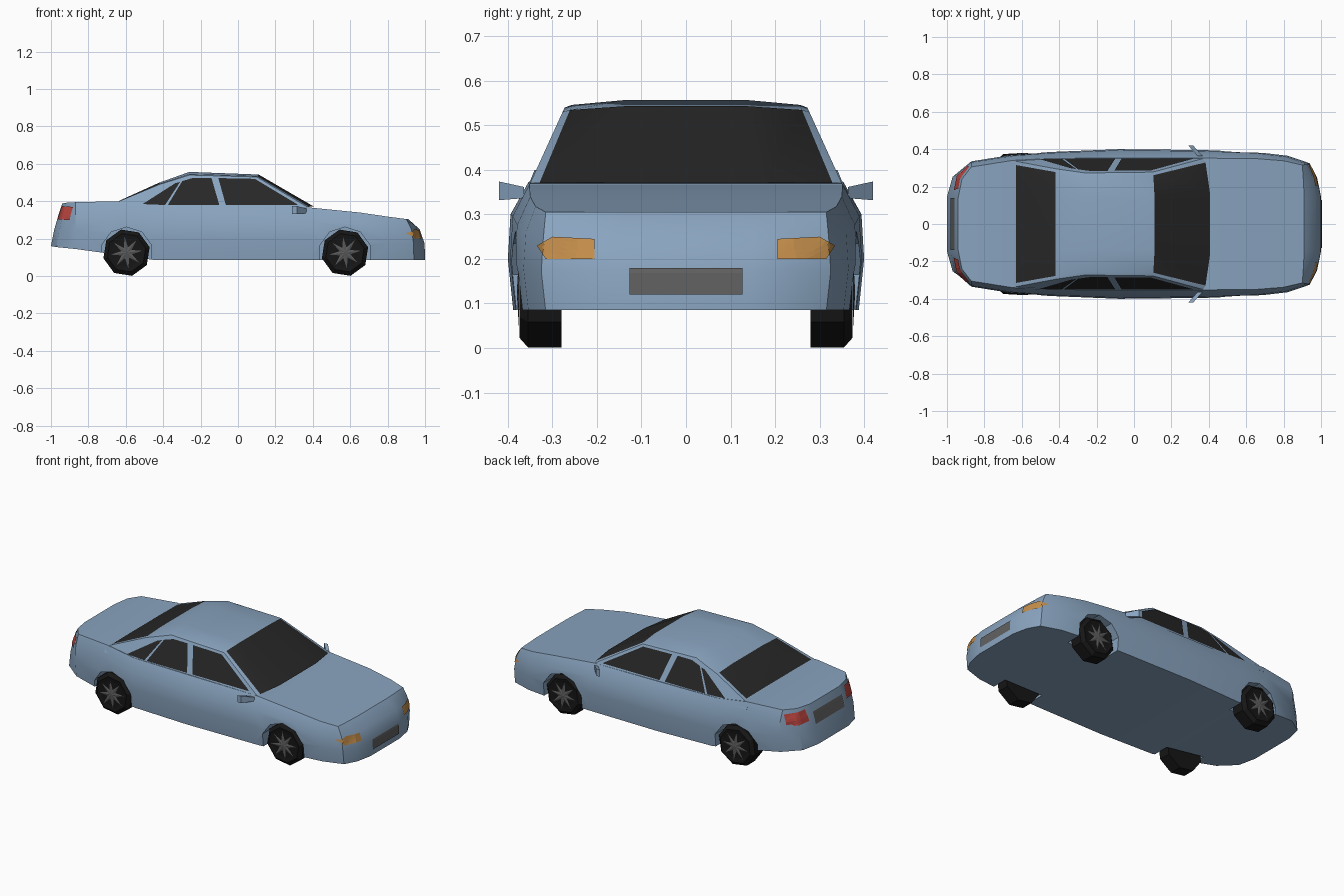
import bpy, bmesh, math
from mathutils import Vector
from mathutils.bvhtree import BVHTree

if "Cube" in bpy.data.objects:
    bpy.data.objects.remove(bpy.data.objects["Cube"])


def material(name, rgb):
    m = bpy.data.materials.new(name)
    m.diffuse_color = (*rgb, 1)
    m.use_nodes = True
    m.node_tree.nodes["Principled BSDF"].inputs["Base Color"].default_value = m.diffuse_color
    return m


PAINT = material("paint", (0.25, 0.37, 0.52))
GLASS = material("glass", (0.02, 0.02, 0.02))
AMBER = material("amber", (0.55, 0.27, 0.07))
RED = material("red", (0.5, 0.06, 0.05))
PLATE = material("plate", (0.12, 0.12, 0.12))
RUBBER = material("rubber", (0.008, 0.008, 0.008))
ALLOY = material("alloy", (0.1, 0.1, 0.1))


def finish(bm, name, *mats, smooth=None):
    mesh = bpy.data.meshes.new(name)
    bm.to_mesh(mesh)
    bm.free()
    ob = bpy.data.objects.new(name, mesh)
    bpy.context.collection.objects.link(ob)
    for m in mats:
        mesh.materials.append(m)
    if smooth:
        smooth_by_angle(ob, smooth)
    return ob


def activate(ob):
    bpy.ops.object.select_all(action='DESELECT')
    ob.select_set(True)
    bpy.context.view_layer.objects.active = ob


def smooth_by_angle(ob, deg):
    activate(ob)
    bpy.ops.object.shade_smooth_by_angle(angle=math.radians(deg))


def loft(name, halves, dark=()):
    """Skin mirrored half sections; strips (section, level) in dark become glass."""
    bm = bmesh.new()
    n = len(halves[0])
    rings = []
    for half in halves:
        right = [bm.verts.new(p) for p in half]
        left = [bm.verts.new((x, -y, z)) for x, y, z in half]
        rings.append(right + left[::-1])
    for s, (a, b) in enumerate(zip(rings, rings[1:])):
        for i in range(2 * n):
            j = (i + 1) % (2 * n)
            f = bm.faces.new((a[i], a[j], b[j], b[i]))
            level = min(i, 2 * n - 2 - i)
            f.material_index = int((s, level) in dark)
    for r in (rings[0], rings[-1]):
        for i in range(n - 1):
            bm.faces.new((r[i], r[i + 1], r[-2 - i], r[-1 - i]))
    bmesh.ops.recalc_face_normals(bm, faces=bm.faces)
    return finish(bm, name, PAINT, GLASS)


def decal(name, target, pts, axis, sign, mat, mirror=True):
    """Project a flat outline onto the target along the x (0) or y (1) axis."""
    tree = BVHTree.FromPolygons([v.co for v in target.data.vertices],
                                [p.vertices[:] for p in target.data.polygons])
    ray = Vector((-sign, 0, 0)) if axis == 0 else Vector((0, -sign, 0))
    for side in ((1, -1) if mirror else (1,)):
        bm = bmesh.new()
        d = ray.copy()
        if axis == 0:
            vs = [bm.verts.new((2 * sign, side * a, b)) for a, b in pts]
        else:
            d.y *= side
            vs = [bm.verts.new((a, 2 * sign * side, b)) for a, b in pts]
        bm.faces.new(vs)
        bmesh.ops.triangulate(bm, faces=bm.faces)
        bmesh.ops.subdivide_edges(bm, edges=bm.edges, cuts=4, use_grid_fill=True)
        for v in bm.verts:
            hit = tree.ray_cast(v.co, d)[0]
            if hit:
                v.co = hit - d * 0.005
        bm.normal_update()
        for f in bm.faces:
            if f.normal.dot(d) > 0:
                f.normal_flip()
        label = name if not mirror else name + ("_left" if side > 0 else "_right")
        finish(bm, label, mat)


# Lower body: x at sill, x at deck, half width, deck half width, sill z, deck z
stations = [
    (-1.00, -0.94, 0.15, 0.14, 0.160, 0.388),
    (-0.97, -0.92, 0.26, 0.24, 0.155, 0.392),
    (-0.87, -0.87, 0.335, 0.305, 0.145, 0.395),
    (-0.65, -0.65, 0.370, 0.340, 0.115, 0.400),
    (-0.44, -0.46, 0.385, 0.350, 0.085, 0.375),
    (-0.08, -0.08, 0.400, 0.354, 0.085, 0.372),
    (0.38, 0.38, 0.395, 0.352, 0.085, 0.367),
    (0.65, 0.65, 0.385, 0.350, 0.085, 0.340),
    (0.82, 0.80, 0.365, 0.338, 0.085, 0.318),
    (0.94, 0.90, 0.325, 0.315, 0.085, 0.305),
    (0.98, 0.905, 0.25, 0.24, 0.085, 0.305),
    (1.00, 0.91, 0.15, 0.14, 0.085, 0.305),
]
halves = []
for x0, x1, w, wt, zb, zt in stations:
    bend = 4 if x0 > 0 else 1.3
    halves.append([(x0 + (x1 - x0) * t ** bend, y, zb + (zt - zb) * t)
                   for t, y in ((0, 0.97 * w), (0.4, w), (0.75, 0.985 * w), (1, wt))])
body = loft("lower_body", halves)

# Wheel arches
WHEELS = [(x, s) for x in (-0.596, 0.572) for s in (1, -1)]
for x, s in WHEELS:
    bpy.ops.mesh.primitive_cylinder_add(vertices=10, radius=0.14, depth=0.24,
                                        location=(x, s * 0.39, 0.122),
                                        rotation=(math.pi / 2, 0, 0))
    cutter = bpy.context.object
    cutter.name = "arch_cutter"
    cutter.hide_render = True
    mod = body.modifiers.new("arch", 'BOOLEAN')
    mod.operation, mod.solver, mod.object = 'DIFFERENCE', 'EXACT', cutter
    activate(body)
    bpy.ops.object.modifier_apply(modifier=mod.name)
    bpy.data.objects.remove(cutter)
smooth_by_angle(body, 35)

# Cabin: x, roof z, crown forward bow, crown height
cabin_halves = []
for x, zt, dx, dz in ((-0.66, 0.385, 0, 0), (-0.63, 0.403, 0, 0.002),
                      (-0.42, 0.490, 0, 0.010), (-0.26, 0.540, 0, 0.017),
                      (0.10, 0.530, 0.01, 0.013), (0.37, 0.370, 0.035, 0.002)):
    def width(z):
        return 0.35 - (z - 0.37) * 0.455
    cabin_halves.append([(x, width(0.36), 0.36)] +
                        [(x + dx * c, k * width(zt), zt + dz * c)
                         for k, c in ((1, 0), (0.94, 0.35), (0.5, 1))])
cabin = loft("cabin", cabin_halves,
             dark={(s, level) for s in (1, 4) for level in (2, 3)})
smooth_by_angle(cabin, 25)

# Side windows
for name, pts in (
        ("quarter_window", ((-0.51, 0.385), (-0.39, 0.38), (-0.31, 0.503), (-0.335, 0.497))),
        ("rear_door_window", ((-0.375, 0.38), (-0.10, 0.38), (-0.142, 0.525), (-0.24, 0.525), (-0.298, 0.508))),
        ("front_door_window", ((-0.065, 0.38), (0.32, 0.38), (0.31, 0.388), (0.09, 0.52), (-0.105, 0.524)))):
    decal(name, cabin, pts, 1, 1, GLASS)

# Lamps and plates
decal("headlight", body, ((0.205, 0.2), (0.315, 0.2), (0.335, 0.23), (0.30, 0.25), (0.205, 0.245)), 0, 1, AMBER)
decal("tail_light", body, ((0.18, 0.305), (0.31, 0.30), (0.308, 0.37), (0.19, 0.375)), 0, -1, RED)
decal("front_plate", body, ((-0.127, 0.12), (0.127, 0.12), (0.127, 0.18), (-0.127, 0.18)), 0, 1, PLATE, False)
decal("rear_plate", body, ((-0.14, 0.275), (0.14, 0.275), (0.14, 0.345), (-0.14, 0.345)), 0, -1, PLATE, False)

# Wheels with star-shaped spokes
for x, s in WHEELS:
    tag = ("front" if x > 0 else "rear") + ("_left" if s > 0 else "_right")

    def circle(bm, y, radii, count):
        return [bm.verts.new((x + radii[i % 2] * math.cos(a), s * y, 0.125 + radii[i % 2] * math.sin(a)))
                for i, a in ((i, 2 * math.pi * (i + 0.3) / count) for i in range(count))]
    bm = bmesh.new()
    rings = [circle(bm, y, (r, r), 8) for y, r in
             ((0.28, 0.127), (0.355, 0.127), (0.374, 0.105), (0.370, 0.08))]
    for a, b in zip(rings, rings[1:]):
        for i in range(8):
            bm.faces.new((a[i], a[(i + 1) % 8], b[(i + 1) % 8], b[i]))
    bm.faces.new(rings[0])
    bm.faces.new(rings[-1])
    bmesh.ops.recalc_face_normals(bm, faces=bm.faces)
    finish(bm, "tyre_" + tag, RUBBER)
    bm = bmesh.new()
    hub = bm.verts.new((x, s * 0.38, 0.125))
    star = circle(bm, 0.375, (0.085, 0.03), 16)
    for i in range(16):
        tri = (hub, star[(i + 1) % 16], star[i])
        bm.faces.new(tri if s > 0 else tri[::-1])
    finish(bm, "spokes_" + tag, ALLOY)

# Door mirrors: tapered housings angled backwards
for s in (1, -1):
    bm = bmesh.new()
    bmesh.ops.create_cube(bm, size=1)
    for v in bm.verts:
        px, py, pz = v.co
        taper = 1 if py > 0 else 0.6
        v.co = (0.328 + px * 0.026 - py * 0.05,
                s * (0.392 + py * 0.056), 0.351 + pz * 0.042 * taper + py * 0.004)
    bmesh.ops.recalc_face_normals(bm, faces=bm.faces)
    finish(bm, "door_mirror" + ("_left" if s > 0 else "_right"), PAINT)
